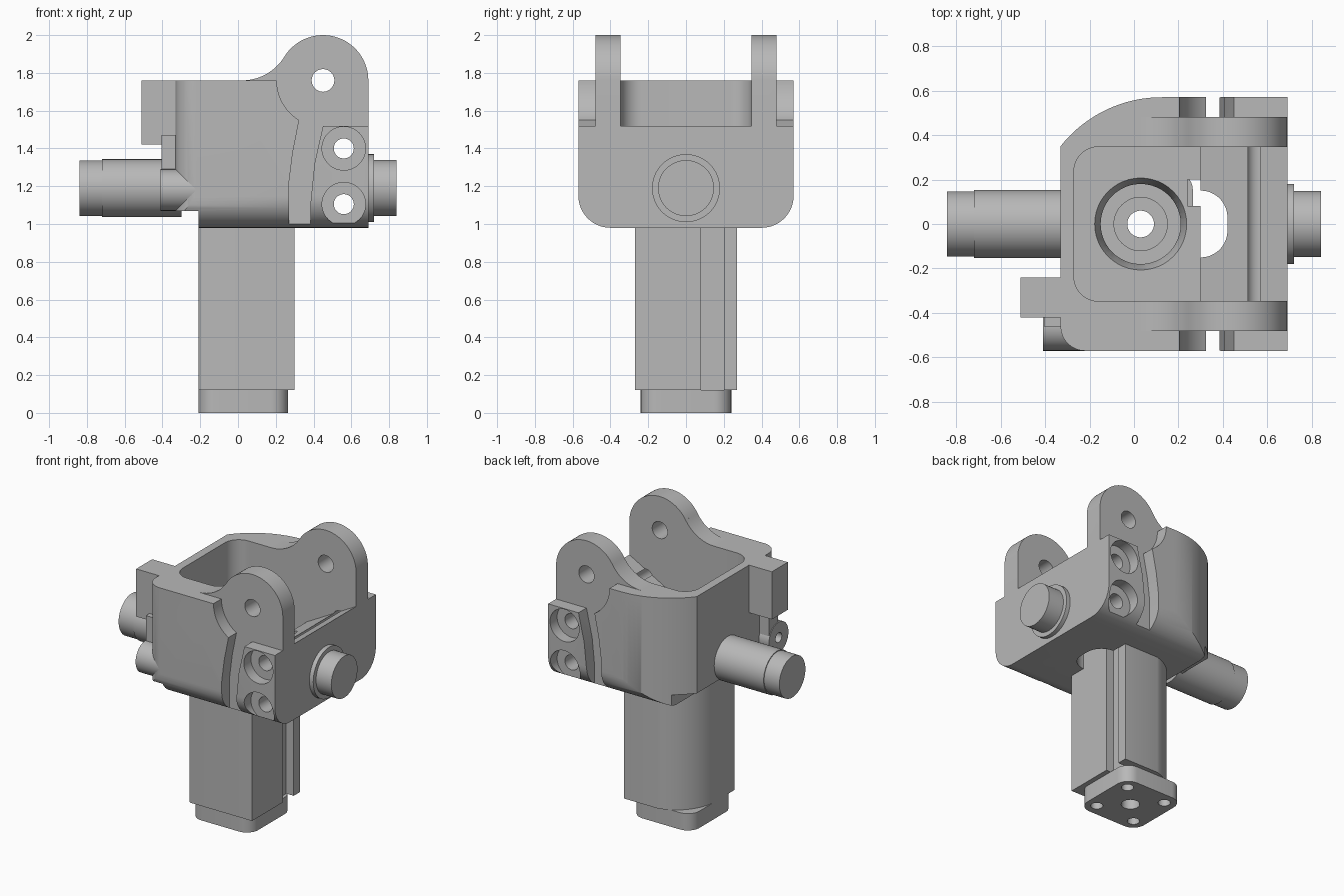
import bpy
import bmesh
from math import radians, cos, sin, sqrt, degrees, atan2

cube = bpy.data.objects.get("Cube")
if cube:
    bpy.data.objects.remove(cube, do_unlink=True)

grey = bpy.data.materials.new("machined grey")
grey.use_nodes = True
colour = (0.48, 0.48, 0.48, 1)
grey.diffuse_color = colour
grey.node_tree.nodes["Principled BSDF"].inputs["Base Color"].default_value = colour


def arc(cx, cy, r, start, end, steps=16):
    angles = [radians(start + (end - start) * i / steps) for i in range(steps + 1)]
    return [(cx + r * cos(a), cy + r * sin(a)) for a in angles]


def circle(cx, cy, r):
    return arc(cx, cy, r, 0, 360, 48)[:-1]


def rect(x0, y0, x1, y1):
    return [(x0, y0), (x1, y0), (x1, y1), (x0, y1)]


def prism(name, outline, axis, low, high, end_scale=1, centre=(0, 0)):
    """Extrude an outline along an axis, optionally tapering it."""
    def place(u, v, w):
        return {"x": (w, u, v), "y": (u, w, v), "z": (u, v, w)}[axis]

    bm = bmesh.new()
    a = [bm.verts.new(place(u, v, low)) for u, v in outline]
    cu, cv = centre
    b = [bm.verts.new(place(cu + (u - cu) * end_scale, cv + (v - cv) * end_scale, high))
         for u, v in outline]
    bm.faces.new(a)
    bm.faces.new(b[::-1])
    for i in range(len(a)):
        j = (i + 1) % len(a)
        bm.faces.new((a[i], b[i], b[j], a[j]))
    bmesh.ops.recalc_face_normals(bm, faces=bm.faces)
    mesh = bpy.data.meshes.new(name)
    bm.to_mesh(mesh)
    bm.free()
    mesh.materials.append(grey)
    obj = bpy.data.objects.new(name, mesh)
    bpy.context.collection.objects.link(obj)
    return obj


def combine(target, other, operation="DIFFERENCE"):
    """Apply a boolean and discard the helper."""
    mod = target.modifiers.new("shape", "BOOLEAN")
    mod.operation = operation
    mod.solver = "EXACT"
    mod.object = other
    bpy.context.view_layer.objects.active = target
    bpy.ops.object.modifier_apply(modifier=mod.name)
    bpy.data.objects.remove(other, do_unlink=True)


def cut(target, outline, axis, low, high, **taper):
    combine(target, prism("cutter", outline, axis, low, high, **taper))


def bulge(p, q, r, steps=16):
    """Arc of radius r from p to q, bulging to the left of the path."""
    dx, dy = q[0] - p[0], q[1] - p[1]
    d = sqrt(dx * dx + dy * dy)
    h = sqrt(r * r - d * d / 4)
    cx, cy = (p[0] + q[0]) / 2 + dy / d * h, (p[1] + q[1]) / 2 - dx / d * h
    s = degrees(atan2(p[1] - cy, p[0] - cx))
    e = degrees(atan2(q[1] - cy, q[0] - cx))
    return arc(cx, cy, r, s, e, steps)


# Housing: plan outline trimmed by a round-bottomed section
plan = [(0.69, 0.57), (0.69, -0.57)] + arc(-0.22, -0.46, 0.11, 270, 180)
plan += bulge((-0.33, 0.35), (0.13, 0.57), 0.58)
housing = prism("housing", plan, "z", 0.98, 1.76)
section = [(0.57, 1.9), (-0.57, 1.9)] + arc(-0.4, 1.15, 0.17, 180, 270)
section += arc(0.4, 1.15, 0.17, 270, 360)
combine(housing, prism("section", section, "x", -1, 1), "INTERSECT")
cut(housing, rect(-0.5, 0.9, -0.21, 1.07), "y", -1, 1)

# Open pocket and sloping end block
pocket = [(0.3, -0.347), (0.3, 0.347)] + arc(-0.16, 0.237, 0.11, 90, 180)
pocket += arc(-0.16, -0.237, 0.11, 180, 270)
cut(housing, pocket, "z", 1.1, 1.9)
cut(housing, [(0.29, 1.3), (0.69, 1.52), (0.8, 1.52), (0.8, 1.9), (0.29, 1.9)],
    "y", -0.347, 0.347)

# Recessed sides, leaving the bolt pads standing proud
relief = arc(0.45, 1.76, 0.245, 175, 239) + [(0.29, 1.38), (0.27, 1.22), (0.27, 0.9),
    (0.385, 0.9), (0.385, 1.12), (0.405, 1.32), (0.45, 1.52), (0.8, 1.52), (0.8, 1.9)]

# Ears with a fillet running down to the rim
fillet_r = 0.265
meet = degrees(atan2(-fillet_r, 0.43))
ear = [(0.69, 1.4)] + arc(0.45, 1.76, 0.24, 0, 180 + meet, 32)
ear += arc(0.02, 1.76 + fillet_r, fillet_r, meet, -90) + [(0.02, 1.4)]

for side in (-1, 1):
    cut(housing, relief, "y", side * 0.48, side * 0.7)
    combine(housing, prism("ear", ear, "y", side * 0.347, side * 0.48), "UNION")
    for z in (1.4, 1.105):
        cut(housing, circle(0.56, z, 0.115), "y", side * 0.49, side * 0.7)
cut(housing, circle(0.45, 1.76, 0.06), "y", -1, 1)
for z in (1.4, 1.105):
    cut(housing, circle(0.56, z, 0.053), "y", -1, 1)

# Relief slots through the floor
cut(housing, [(0.3, -0.15)] + arc(0.3, -0.03, 0.12, 270, 360)
    + arc(0.3, 0.03, 0.12, 0, 90) + [(0.3, 0.15)], "z", 0.9, 1.7)
groove = rect(0.24, 0.08, 0.301, 0.2)
cut(housing, groove, "z", 0.9, 1.2)

# Stem with a bulged corner and a groove
stem_plan = [(0.3, 0.27), (0.3, -0.27)] + arc(-0.18, -0.24, 0.03, 270, 180, 6)
stem_plan += bulge((-0.21, 0.0), (0.03, 0.27), 0.32)
stem = prism("stem", stem_plan, "z", 0.12, 0.98)
cut(stem, rect(0.24, 0.08, 0.4, 0.2), "z", 0, 1.2)

# Foot plate with bolt holes
foot_plan = []
for cx, cy, start in ((0.175, 0.15, 0), (-0.12, 0.15, 90), (-0.12, -0.15, 180), (0.175, -0.15, 270)):
    foot_plan += arc(cx, cy, 0.09, start, start + 90, 8)
foot = prism("foot_plate", foot_plan, "z", 0, 0.12)
for sx in (-1, 1):
    for sy in (-1, 1):
        cut(foot, circle(0.03 + sx * 0.155, sy * 0.155, 0.04), "z", -0.1, 0.1)

# Stepped bore through floor, stem and foot
axis_at = (0.03, 0)
cut(housing, circle(*axis_at, 0.18), "z", 0.9, 1.2)
cut(housing, circle(*axis_at, 0.175), "z", 1.0, 1.11, end_scale=1.2, centre=axis_at)
cut(stem, circle(*axis_at, 0.18), "z", 0.45, 1.2)
cut(stem, circle(*axis_at, 0.12), "z", 0.3, 0.5)
for part in (stem, foot):
    cut(part, circle(*axis_at, 0.06), "z", -0.1, 0.5)

# Trunnion shafts
left_shaft = prism("long_shaft", circle(0, 1.19, 0.153), "x", -0.72, -0.3)
left_tip = prism("long_shaft_tip", circle(0, 1.19, 0.147), "x", -0.84, -0.71)
collar = prism("short_shaft_collar", circle(0, 1.19, 0.18), "x", 0.67, 0.72)
right_tip = prism("short_shaft", circle(0, 1.19, 0.148), "x", 0.7, 0.84)

# Stop block, web and eye on the closed end
stop = prism("stop_block", rect(-0.42, 1.42, -0.24, 1.76), "x", -0.51, -0.32)
web = prism("eye_web", rect(-0.46, 1.2, -0.36, 1.47), "x", -0.405, -0.3)
eye = prism("eye", circle(-0.46, 1.18, 0.11), "x", -0.41, -0.21)
for part in (eye, web):
    cut(part, circle(-0.46, 1.18, 0.035), "x", -0.5, -0.34)

# Smooth the curved surfaces, keep the corners crisp
for obj in (housing, stem, foot, left_shaft, left_tip, collar, right_tip, stop, web, eye):
    bpy.ops.object.select_all(action="DESELECT")
    obj.select_set(True)
    bpy.context.view_layer.objects.active = obj
    bpy.ops.object.shade_smooth_by_angle(angle=radians(30))
